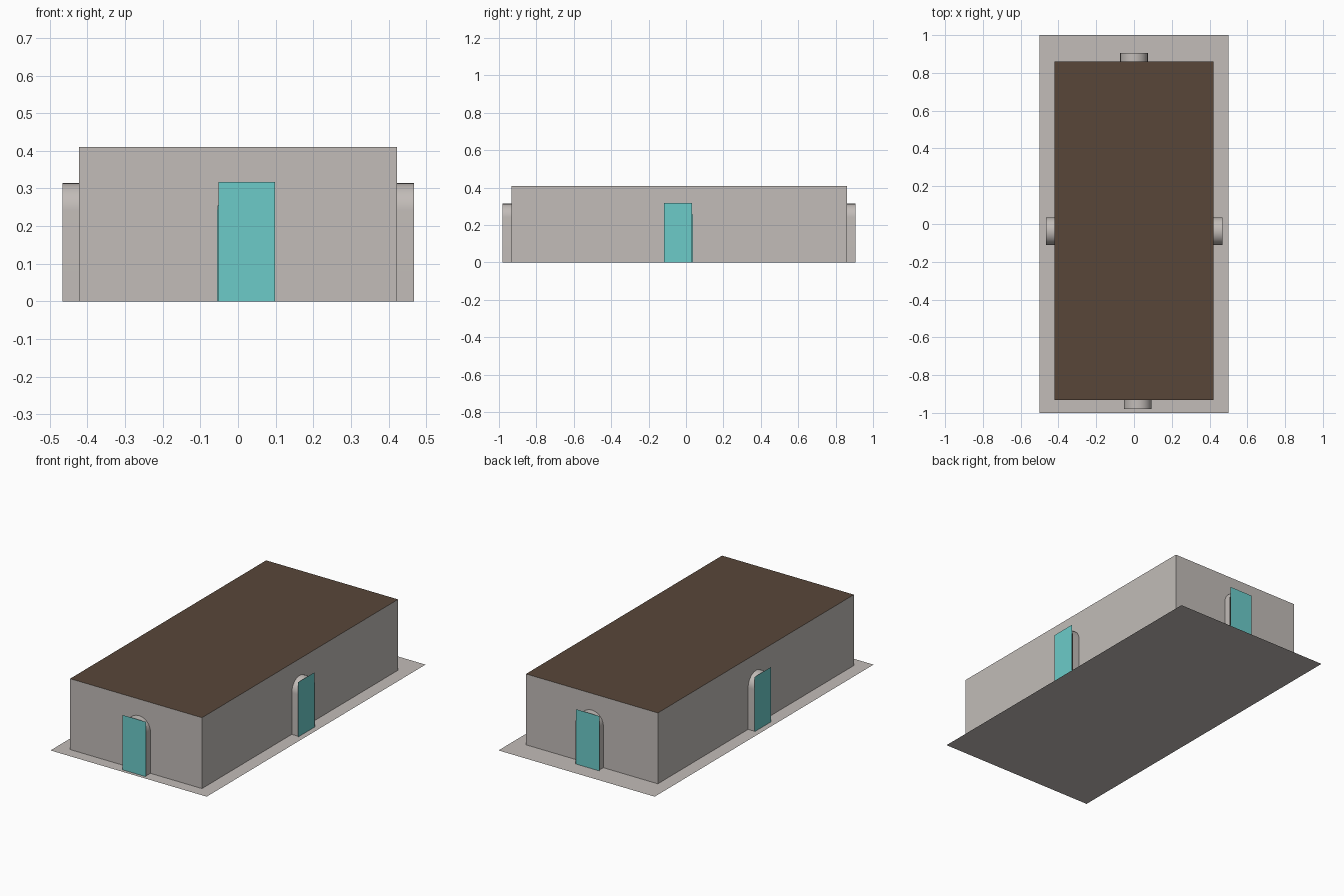
import bpy, bmesh, math
from mathutils import Vector

if "Cube" in bpy.data.objects:
    bpy.data.objects.remove(bpy.data.objects["Cube"])


def material(name, srgb):
    m = bpy.data.materials.new(name)
    lin = [((c / 255 + 0.055) / 1.055) ** 2.4 for c in srgb]
    m.diffuse_color = (*lin, 1)
    m.use_nodes = True
    m.node_tree.nodes["Principled BSDF"].inputs["Base Color"].default_value = m.diffuse_color
    return m


STONE = material("warm_grey_stone", (194, 188, 184))
ROOF = material("dark_brown_roof", (88, 70, 57))
DOOR = material("teal_door", (108, 203, 201))

X, Y0, Y1, H = 0.422, -0.932, 0.86, 0.41   # room extents
R, SPRING, SEGS = 0.073, 0.241, 24         # arch radius, springing height


def make(name, polys, mat, smooth=False):
    """Build one object from a list of polygons (lists of points)."""
    bm = bmesh.new()
    for p in polys:
        bm.faces.new([bm.verts.new(v) for v in p])
    bmesh.ops.remove_doubles(bm, verts=bm.verts, dist=1e-5)
    me = bpy.data.meshes.new(name)
    bm.to_mesh(me)
    bm.free()
    me.materials.append(mat)
    ob = bpy.data.objects.new(name, me)
    bpy.context.collection.objects.link(ob)
    if smooth:
        bpy.ops.object.select_all(action='DESELECT')
        ob.select_set(True)
        bpy.context.view_layer.objects.active = ob
        bpy.ops.object.shade_smooth_by_angle(angle=math.radians(30))


def rect(x0, x1, y0, y1, z):
    return [(x0, y0, z), (x1, y0, z), (x1, y1, z), (x0, y1, z)]


def side(name, u, out, lo, hi, wall, end, arch_c, door_c, door_w):
    """One wall with an arched opening, its protruding arch and its door.
    u: direction along the wall, out: outward direction."""
    u, out = Vector(u), Vector(out)

    def pt(a, d, z):
        return u * a + out * d + Vector((0, 0, z))

    # arch outline from left foot over the top to right foot
    prof = [(arch_c - R, 0)]
    for i in range(SEGS + 1):
        t = math.pi * (1 - i / SEGS)
        prof.append((arch_c + R * math.cos(t), SPRING + R * math.sin(t)))
    prof.append((arch_c + R, 0))

    # wall around the opening
    outline = [(lo, 0)] + prof + [(hi, 0), (hi, H), (lo, H)]
    make(name + "_wall", [[pt(a, wall, z) for a, z in outline]], STONE)

    # arched passage
    strips = [[pt(*q0, z0), pt(*q1, z1), pt(*q2, z1), pt(*q3, z0)]
              for (a0, z0), (a1, z1) in zip(prof, prof[1:])
              for q0, q1, q2, q3 in [((a0, wall), (a1, wall), (a1, end), (a0, end))]]
    strips = [list(reversed(s)) for s in strips]
    make(name + "_arch", strips, STONE, smooth=True)

    # flat rectangular door closing the passage
    a0, a1 = door_c - door_w / 2, door_c + door_w / 2
    make(name + "_door", [[pt(a0, end, 0), pt(a1, end, 0),
                           pt(a1, end, 0.317), pt(a0, end, 0.317)]], DOOR)


# floor and roof
make("floor", [rect(-0.5, 0.5, -1, 1, 0)], STONE)
make("roof", [rect(-X, X, Y0, Y1, H)], ROOF)

# four walls with arches and doors
side("front", (1, 0, 0), (0, -1, 0), -X, X, -Y0, 0.98, 0.019, 0.023, 0.15)
side("right", (0, 1, 0), (1, 0, 0), Y0, Y1, X, 0.468, -0.038, -0.043, 0.15)
side("back", (-1, 0, 0), (0, 1, 0), -X, X, Y1, 0.905, 0.0, 0.004, 0.15)
side("left", (0, -1, 0), (-1, 0, 0), -Y1, -Y0, X, 0.467, 0.038, 0.036, 0.15)
